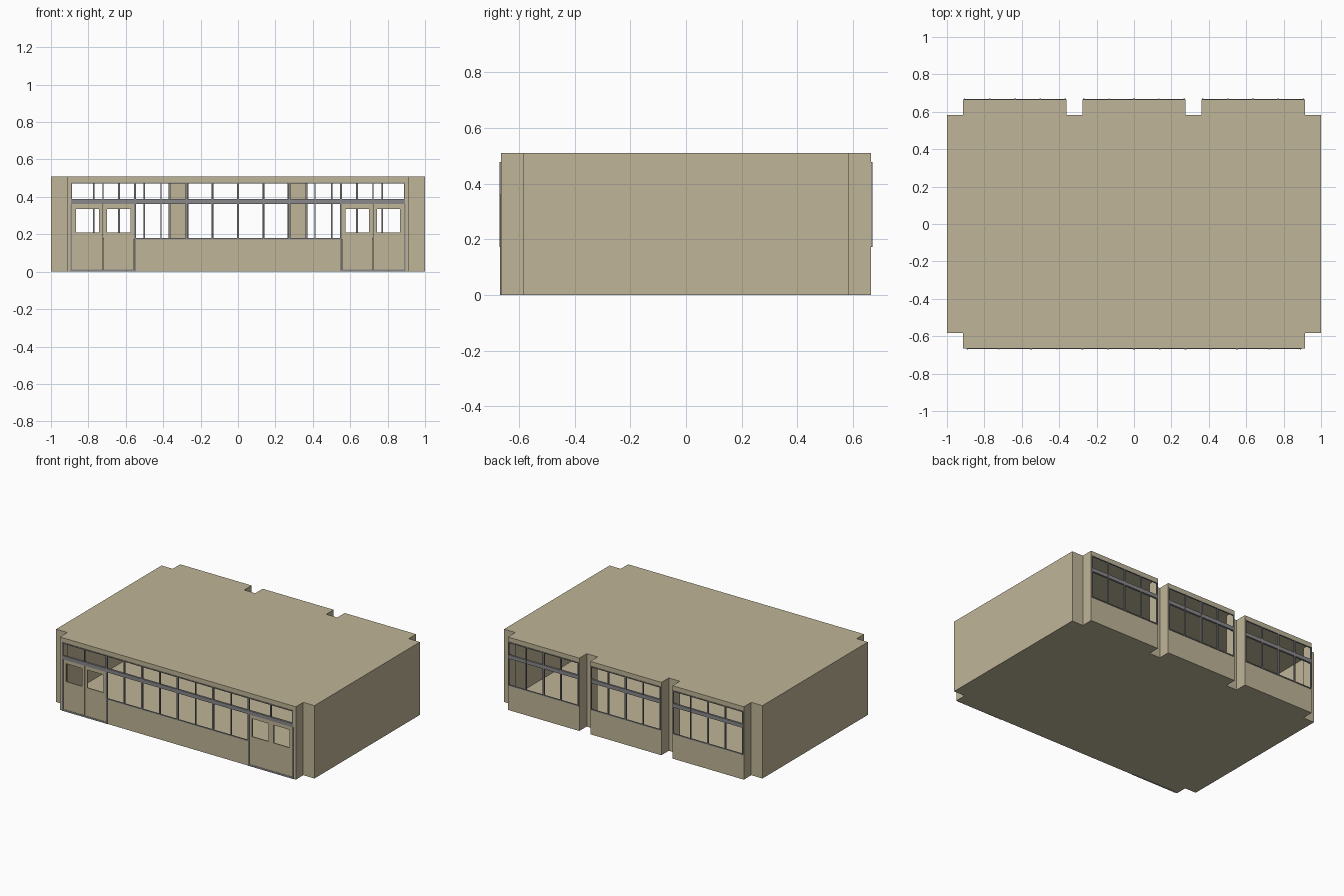
import bpy, bmesh

if "Cube" in bpy.data.objects:
    bpy.data.objects.remove(bpy.data.objects["Cube"])

H = 0.51                     # room height
YF, YB = -0.665, 0.665       # front and back wall planes
YN = 0.583                   # depth of the plan notches
SILL, HEAD = 0.175, 0.478    # window opening heights
TR0, TR1 = 0.362, 0.388      # transom rail heights


def material(name, rgb):
    m = bpy.data.materials.new(name)
    m.diffuse_color = (*rgb, 1)
    m.use_nodes = True
    m.node_tree.nodes["Principled BSDF"].inputs["Base Color"].default_value = m.diffuse_color
    return m


TAN = material("tan_wall", (0.52, 0.46, 0.31))
GREY = material("grey_frame", (0.25, 0.25, 0.26))


def finish(bm, name, mat):
    me = bpy.data.meshes.new(name)
    bm.to_mesh(me)
    bm.free()
    me.materials.append(mat)
    ob = bpy.data.objects.new(name, me)
    bpy.context.collection.objects.link(ob)
    return ob


def add_box(bm, x0, x1, y0, y1, z0, z1):
    vs = bmesh.ops.create_cube(bm, size=1)["verts"]
    for v in vs:
        v.co = (x1 if v.co.x > 0 else x0, y1 if v.co.y > 0 else y0, z1 if v.co.z > 0 else z0)


def add_quad(bm, y, x0, x1, z0, z1):
    pts = [(x0, y, z0), (x1, y, z0), (x1, y, z1), (x0, y, z1)]
    if y > 0:
        pts.reverse()
    bm.faces.new([bm.verts.new(p) for p in pts])


def add_panel(bm, y, outer, hole):
    """Flat wall rectangle with one rectangular opening."""
    x0, x1, z0, z1 = outer
    a, b, c, d = hole
    for r in ((x0, a, z0, z1), (b, x1, z0, z1), (a, b, z0, c), (a, b, d, z1)):
        if r[1] - r[0] > 1e-5 and r[3] - r[2] > 1e-5:
            add_quad(bm, y, *r)


# Room shell: half plan mirrored in x, extruded up, with floor and roof
half = [(0.275, YB), (0.275, YN), (0.36, YN), (0.36, YB), (0.913, YB),
        (0.913, YN), (1, YN), (1, -YN), (0.913, -YN), (0.913, YF)]
plan = half + [(-x, y) for x, y in reversed(half)]
bm = bmesh.new()
low = [bm.verts.new((x, y, 0)) for x, y in plan]
top = [bm.verts.new((x, y, H)) for x, y in plan]
bm.faces.new(low)
bm.faces.new(top[::-1])
for i in range(len(plan)):
    j = (i + 1) % len(plan)
    if plan[i][1] == plan[j][1] and abs(plan[i][1]) == YB:
        continue             # windowed walls are added separately
    bm.faces.new((low[i], top[i], top[j], low[j]))
bmesh.ops.recalc_face_normals(bm, faces=bm.faces[:])
finish(bm, "room_shell", TAN)

# Front wall: header, corner strips and the low wall between the doors
bm = bmesh.new()
add_panel(bm, YF, (-0.913, 0.913, 0, H), (-0.893, 0.893, 0, HEAD))
add_quad(bm, YF, -0.55, 0.55, 0, SILL)
finish(bm, "front_wall", TAN)

# Back walls, one per window bay
bays = [(-0.913, -0.36), (-0.275, 0.275), (0.36, 0.913)]
bm = bmesh.new()
for a, b in bays:
    add_panel(bm, YB, (a, b, 0, H), (a + 0.01, b - 0.01, SILL, HEAD))
finish(bm, "back_walls", TAN)

# Double doors with a window in each leaf
for side, label in ((-1, "left"), (1, "right")):
    for n, (a, b) in enumerate(((0.556, 0.7195), (0.7225, 0.888))):
        bm = bmesh.new()
        w = (0.575, 0.70) if n == 0 else (0.742, 0.865)
        xs, ws = sorted((side * a, side * b)), sorted((side * w[0], side * w[1]))
        for y0, y1, x0, x1, z0, z1 in (
                (YF, YF + 0.008, xs[0], ws[0], 0.012, TR0), (YF, YF + 0.008, ws[1], xs[1], 0.012, TR0),
                (YF, YF + 0.008, ws[0], ws[1], 0.012, 0.21), (YF, YF + 0.008, ws[0], ws[1], 0.336, TR0)):
            add_box(bm, x0, x1, y0, y1, z0, z1)
        finish(bm, f"{label}_door_leaf_{n + 1}", TAN)
    # Door jambs and threshold
    bm = bmesh.new()
    for x in (0.55, 0.891):
        add_box(bm, side * x - 0.004, side * x + 0.004, YF - 0.003, YF + 0.01, 0, TR0)
    c = side * 0.7225
    add_box(bm, c - 0.17, c + 0.17, YF - 0.002, YF + 0.016, 0, 0.012)
    finish(bm, f"{label}_door_frame", GREY)


def window_frame(name, y, a, b, sill_span, mullions):
    """Surround, transom rail and mullions; mullions are (x, bottom, width)."""
    bm = bmesh.new()
    y0, y1 = y - 0.004, y + 0.004
    s = -1 if y < 0 else 1
    add_box(bm, a, b, y0, y1, HEAD - 0.006, HEAD)
    add_box(bm, *sill_span, y0, y1, SILL - 0.003, SILL + 0.004)
    add_box(bm, a, b, *sorted((y + s * 0.004, y - s * 0.010)), TR0, TR1)
    for x, z, w in mullions:
        add_box(bm, x - w / 2, x + w / 2, y0 - 0.001, y1 + 0.001, z, HEAD)
    finish(bm, name, GREY)


# Front window strip
step = 0.1375
front = [(i * step, SILL, 0.011 if i % 2 == 0 else 0.006) for i in range(-4, 5)]
front += [(s * x, TR1, 0.006) for s in (-1, 1) for x in (0.721, 0.89)]
window_frame("front_window_frame", YF, -0.893, 0.893, (-0.55, 0.55), front)

# Back windows, four panes per bay
for n, (a, b) in enumerate(bays):
    a, b = a + 0.007, b - 0.007
    bars = [(a + (b - a) * i / 4, SILL, 0.011 if i == 2 else 0.007) for i in range(5)]
    window_frame(f"back_window_frame_{n + 1}", YB, a, b, (a, b), bars)
